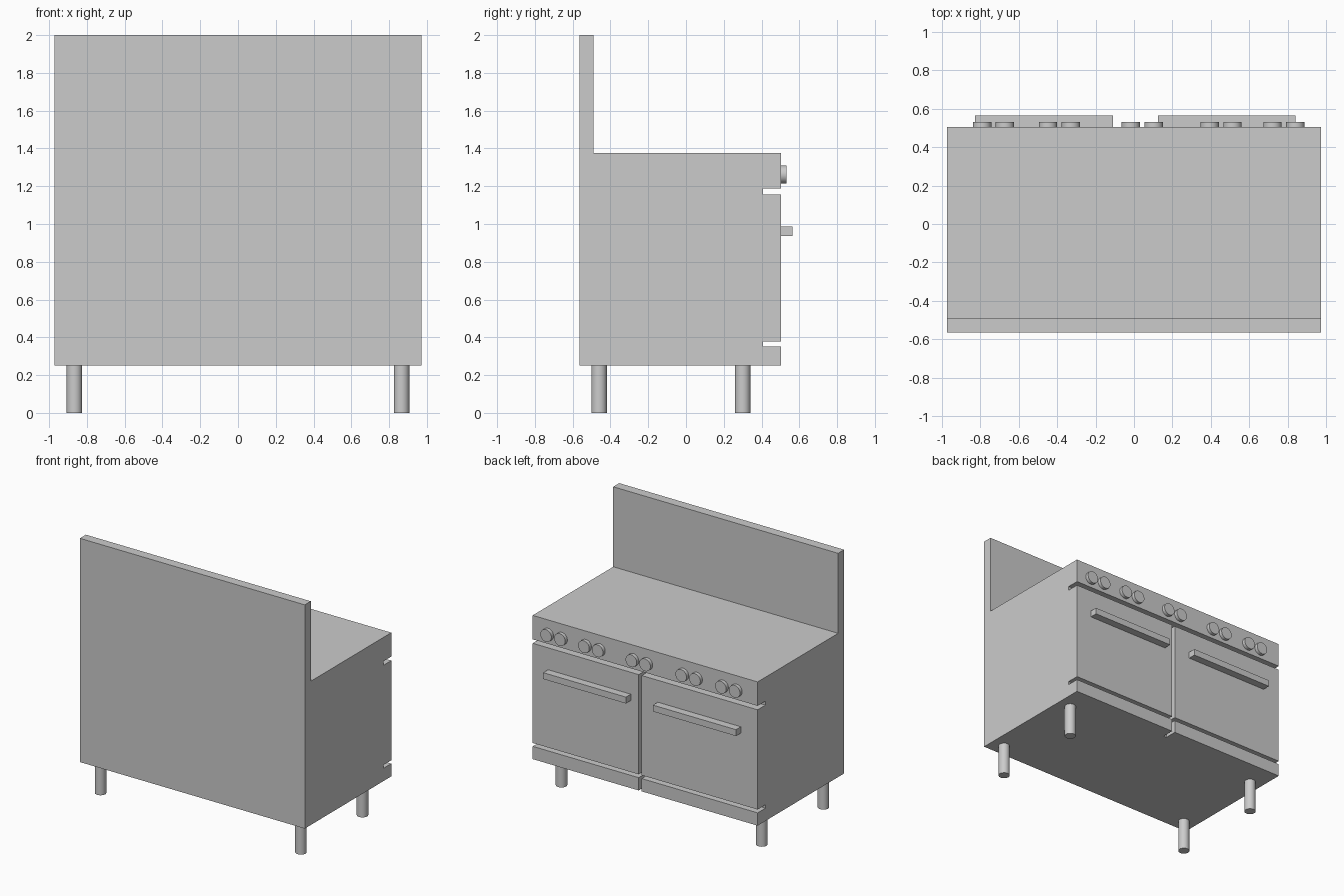
import bpy, bmesh, math
from mathutils import Matrix

if "Cube" in bpy.data.objects:
    bpy.data.objects.remove(bpy.data.objects["Cube"])

HALF_W = 0.972
FRONT, BACK = 0.504, -0.564
GAP_Y = 0.407
DOOR_X = 0.043


def make_object(name, bm):
    bmesh.ops.recalc_face_normals(bm, faces=bm.faces)
    mesh = bpy.data.meshes.new(name)
    bm.to_mesh(mesh)
    bm.free()
    obj = bpy.data.objects.new(name, mesh)
    bpy.context.collection.objects.link(obj)
    return obj


def box(name, x, y, z):
    bm = bmesh.new()
    bmesh.ops.create_cube(bm, size=1)
    for v in bm.verts:
        for i, (lo, hi) in enumerate((x, y, z)):
            v.co[i] = hi if v.co[i] > 0 else lo
    return make_object(name, bm)


def cylinder(name, radius, depth, location, along_y=False):
    bm = bmesh.new()
    bmesh.ops.create_cone(bm, cap_ends=True, segments=32, radius1=radius,
                          radius2=radius, depth=depth)
    if along_y:
        bm.transform(Matrix.Rotation(math.pi / 2, 4, 'X'))
    obj = make_object(name, bm)
    obj.location = location
    bpy.context.view_layer.objects.active = obj
    obj.select_set(True)
    bpy.ops.object.shade_smooth_by_angle(angle=math.radians(40))
    obj.select_set(False)
    return obj


# Body: side profile (y, z) with backsplash and horizontal door gaps
profile = [(BACK, 0.252), (FRONT, 0.252), (FRONT, 0.352), (GAP_Y, 0.352),
           (GAP_Y, 0.378), (FRONT, 0.378), (FRONT, 1.157), (GAP_Y, 1.157),
           (GAP_Y, 1.188), (FRONT, 1.188), (FRONT, 1.375), (-0.49, 1.375),
           (-0.49, 2.0), (BACK, 2.0)]
bm = bmesh.new()
side = bm.faces.new([bm.verts.new((-HALF_W, y, z)) for y, z in profile])
ext = bmesh.ops.extrude_face_region(bm, geom=[side])
bmesh.ops.translate(bm, vec=(2 * HALF_W, 0, 0),
                    verts=[v for v in ext["geom"] if isinstance(v, bmesh.types.BMVert)])
body = make_object("range_body", bm)

# Vertical gap between the two doors
cutter = box("door_gap_cutter", (DOOR_X - 0.013, DOOR_X + 0.013),
             (GAP_Y, 0.6), (0.2, 1.17))
cutter.hide_render = True
cutter.hide_viewport = True
cut = body.modifiers.new("door_gap", 'BOOLEAN')
cut.operation = 'DIFFERENCE'
cut.solver = 'EXACT'
cut.object = cutter

# Door handles
for name, x in (("left", (-0.827, -0.109)), ("right", (0.124, 0.839))):
    box(f"{name}_door_handle", x, (FRONT, 0.564), (0.936, 0.986))

# Control knobs, in pairs
for i, centre in enumerate((-0.731, -0.388, 0.043, 0.453, 0.78)):
    for j, offset in enumerate((-0.0595, 0.0595)):
        cylinder(f"knob_{i + 1}_{j + 1}", 0.048, 0.027,
                 (centre + offset, FRONT + 0.0135, 1.262), along_y=True)

# Legs
for x_name, x in (("left", -0.866), ("right", 0.866)):
    for y_name, y in (("front", 0.3), ("back", -0.46)):
        cylinder(f"{y_name}_{x_name}_leg", 0.041, 0.252, (x, y, 0.126))
